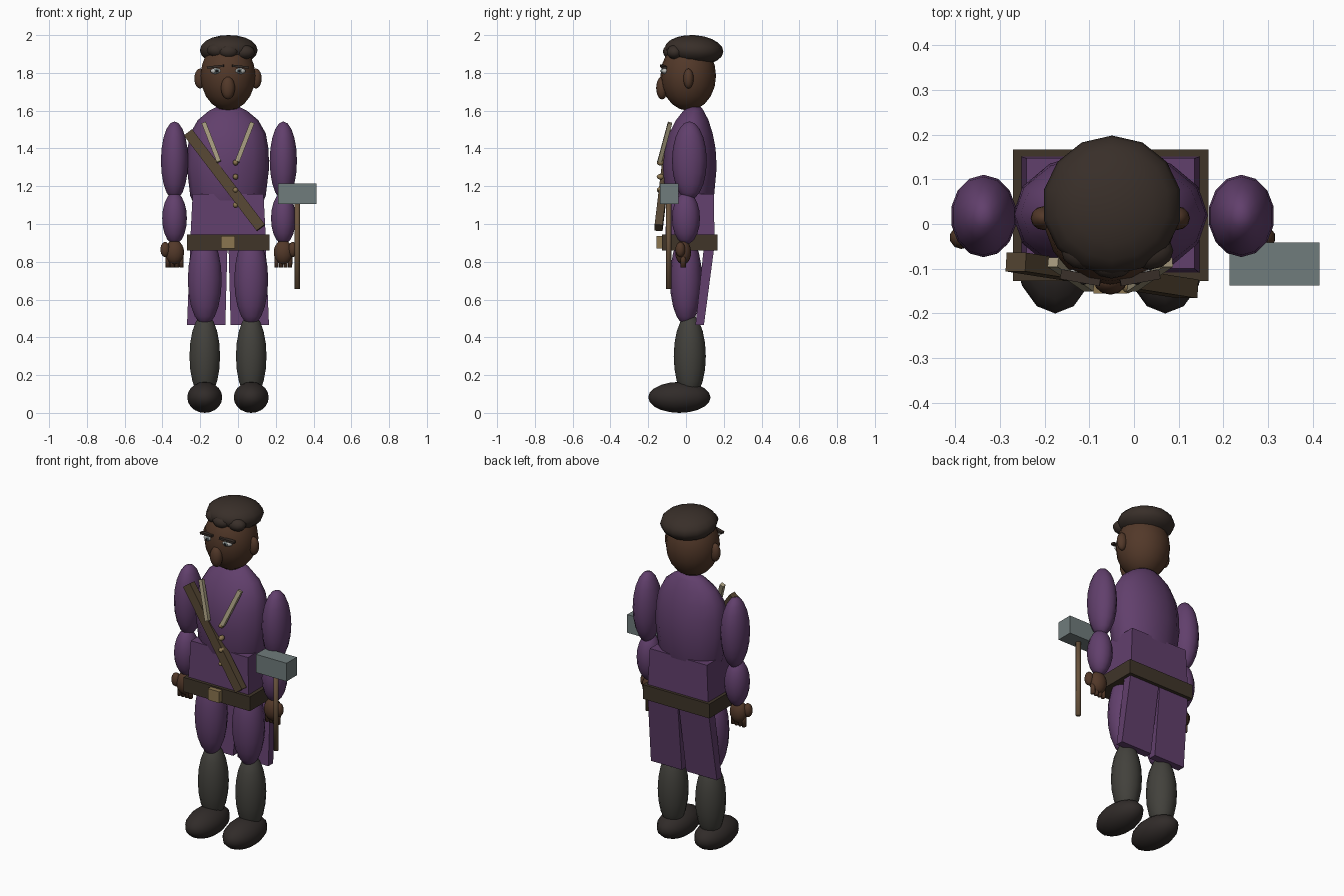
import bpy
from math import sin, cos, pi
from mathutils import Vector, Matrix

if "Cube" in bpy.data.objects:
    bpy.data.objects.remove(bpy.data.objects["Cube"])

CX = -0.053  # body centre line


def mat(name, r, g, b):
    m = bpy.data.materials.new(name)
    m.diffuse_color = (r, g, b, 1)
    m.use_nodes = True
    m.node_tree.nodes["Principled BSDF"].inputs["Base Color"].default_value = m.diffuse_color
    return m


PURPLE = mat("purple_cloth", 0.12, 0.05, 0.15)
SKIN = mat("skin", 0.085, 0.04, 0.022)
HAIR = mat("hair", 0.04, 0.028, 0.022)
SOCK = mat("stocking", 0.055, 0.053, 0.045)
SHOE = mat("shoe_leather", 0.03, 0.024, 0.022)
BELT = mat("belt_leather", 0.05, 0.035, 0.022)
STRAP = mat("strap_leather", 0.09, 0.06, 0.032)
WOOD = mat("wood", 0.14, 0.085, 0.045)
BRASS = mat("brass", 0.26, 0.18, 0.08)
TRIM = mat("trim", 0.36, 0.31, 0.2)
STEEL = mat("steel", 0.16, 0.2, 0.2)
WHITE = mat("eye_white", 0.5, 0.5, 0.48)
DARK = mat("dark", 0.012, 0.01, 0.01)


def make(name, verts, faces, m, smooth=False):
    me = bpy.data.meshes.new(name)
    me.from_pydata(verts, [], faces)
    me.materials.append(m)
    if smooth:
        me.polygons.foreach_set("use_smooth", [True] * len(faces))
    ob = bpy.data.objects.new(name, me)
    bpy.context.collection.objects.link(ob)
    return ob


def rings(name, rows, m, n=14):
    """Skin of elliptical rings (cx, cy, z, rx, ry), listed bottom to top."""
    verts, faces = [], []
    for cx, cy, z, rx, ry in rows:
        verts += [(cx + rx * cos(2 * pi * i / n), cy + ry * sin(2 * pi * i / n), z) for i in range(n)]
    for k in range(len(rows) - 1):
        for i in range(n):
            j = (i + 1) % n
            faces.append((k * n + i, k * n + j, (k + 1) * n + j, (k + 1) * n + i))
    faces.append(tuple(reversed(range(n))))
    faces.append(tuple(range((len(rows) - 1) * n, len(rows) * n)))
    return make(name, verts, faces, m, True)


def ball(name, c, r, m, tilt=0, n=14):
    bpy.ops.mesh.primitive_uv_sphere_add(segments=n, ring_count=10, radius=1)
    ob = bpy.context.object
    ob.name = name
    ob.data.transform(Matrix.Translation(c) @ Matrix.Rotation(tilt, 4, 'X') @ Matrix.Diagonal((*r, 1)))
    ob.data.materials.append(m)
    bpy.ops.object.shade_smooth()
    return ob


def block(name, z0, r0, z1, r1, m):
    """Tapered box from rectangle r0 at z0 to r1 at z1 (x0, x1, y0, y1)."""
    v = []
    for z, (a, b, c, d) in ((z0, r0), (z1, r1)):
        v += [(a, c, z), (b, c, z), (b, d, z), (a, d, z)]
    f = [(3, 2, 1, 0), (4, 5, 6, 7)] + [(i, (i + 1) % 4, (i + 1) % 4 + 4, i + 4) for i in range(4)]
    return make(name, v, f, m)


def box(name, x0, x1, y0, y1, z0, z1, m):
    return block(name, z0, (x0, x1, y0, y1), z1, (x0, x1, y0, y1), m)


def bar(name, p, q, w, t, m):
    """Flat bar from p to q facing the front."""
    p, q = Vector(p), Vector(q)
    z = (q - p).normalized()
    y = Vector((0, 1, 0))
    y = (y - z * y.dot(z)).normalized()
    x = y.cross(z)
    L = (q - p).length / 2
    ob = box(name, -w / 2, w / 2, -t / 2, t / 2, -L, L, m)
    rot = Matrix((x, y, z)).transposed().to_4x4()
    ob.data.transform(Matrix.Translation((p + q) / 2) @ rot)
    return ob


# Torso and coat
rings("torso", [(CX, 0.02, 0.97, 0.09, 0.06), (CX, 0.02, 1.04, 0.155, 0.1), (CX, 0.02, 1.15, 0.2, 0.132),
                (CX, 0.02, 1.3, 0.218, 0.146), (CX, 0.022, 1.4, 0.214, 0.138), (CX, 0.026, 1.48, 0.2, 0.118),
                (CX, 0.033, 1.55, 0.16, 0.088), (CX, 0.04, 1.6, 0.1, 0.055), (CX, 0.045, 1.62, 0.06, 0.035)], PURPLE)
block("coat_waist", 0.87, (-0.255, 0.15, -0.112, 0.152), 1.16, (-0.24, 0.135, -0.1, 0.147), PURPLE)
box("belt", -0.27, 0.167, -0.127, 0.167, 0.86, 0.945, BELT)
box("belt_buckle", -0.09, -0.015, -0.155, -0.12, 0.87, 0.937, BRASS)
bar("chest_strap", (-0.264, -0.085, 1.484), (0.121, -0.145, 0.98), 0.055, 0.042, STRAP)
for k, z in enumerate((1.325, 1.25, 1.18, 1.1)):
    ball(f"button_{k}", (-0.013, -0.135, z), (0.015, 0.02, 0.015), BRASS, n=10)

# Paired parts
for side, s in (("left", -1), ("right", 1)):
    ax = -0.048 + s * 0.288
    lx = CX + s * 0.123
    # Coat tail and lapel
    def span(inner, outer):
        return sorted((CX + s * inner, CX + s * outer))
    block(f"{side}_coat_tail", 0.465, (*span(0.014, 0.217), 0.05, 0.095),
          0.88, (*span(0.003, 0.2), 0.095, 0.15), PURPLE)
    bar(f"{side}_lapel", (CX + s * 0.128, -0.085, 1.535), (CX + s * 0.048, -0.14, 1.33), 0.024, 0.022, TRIM)
    # Arm and hand
    ball(f"{side}_upper_arm", (ax, 0.018, 1.335), (0.074, 0.092, 0.208), PURPLE)
    ball(f"{side}_forearm", (ax, 0, 1.03), (0.067, 0.074, 0.138), PURPLE)
    ball(f"{side}_palm", (ax, -0.015, 0.85), (0.052, 0.042, 0.065), SKIN)
    ball(f"{side}_thumb", (ax + s * 0.05, -0.03, 0.865), (0.026, 0.026, 0.04), SKIN, n=10)
    for k in range(4):
        fx = ax - 0.036 + 0.024 * k
        rings(f"{side}_finger_{k}", [(fx, -0.015, 0.77, 0.011, 0.014), (fx, -0.015, 0.85, 0.012, 0.016)], SKIN, 8)
    # Leg and shoe
    ball(f"{side}_thigh", (lx, 0, 0.705), (0.092, 0.085, 0.24), PURPLE)
    ball(f"{side}_shin", (lx, 0.02, 0.3), (0.083, 0.085, 0.225), SOCK)
    ball(f"{side}_shoe", (lx, -0.035, 0.082), (0.095, 0.165, 0.082), SHOE)
    # Ear, eye and brow
    ball(f"{side}_ear", (CX + s * 0.148, 0.013, 1.77), (0.03, 0.027, 0.053), SKIN, n=12)
    ex = CX + s * 0.06
    ball(f"{side}_eye", (ex, -0.112, 1.81), (0.033, 0.018, 0.016), WHITE, n=12)
    ball(f"{side}_iris", (ex, -0.126, 1.81), (0.013, 0.007, 0.013), STEEL, n=10)
    ball(f"{side}_pupil", (ex, -0.131, 1.81), (0.007, 0.005, 0.007), DARK, n=8)
    bar(f"{side}_brow", (CX + s * 0.022, -0.128, 1.838), (CX + s * 0.11, -0.112, 1.828), 0.012, 0.022, HAIR)

# Head
ball("head", (CX, 0.012, 1.785), (0.147, 0.147, 0.185), SKIN, n=18)
ball("nose", (CX, -0.127, 1.72), (0.037, 0.031, 0.06), SKIN, n=12)
ball("hair_cap", (CX + 0.004, 0.042, 1.92), (0.156, 0.156, 0.08), HAIR, tilt=-0.06)
for k, (x, z) in enumerate(((-0.11, 1.92), (-0.05, 1.913), (0.035, 1.91))):
    ball(f"hair_curl_{k}", (x, -0.08 + 0.02 * (k != 1), z), (0.053, 0.042, 0.037), HAIR, n=12)

# Hammer
rings("hammer_handle", [(0.314, -0.092, 0.655, 0.0145, 0.0145), (0.314, -0.092, 1.15, 0.0145, 0.0145)], WOOD, 8)
box("hammer_head", 0.213, 0.415, -0.137, -0.041, 1.107, 1.215, STEEL)
